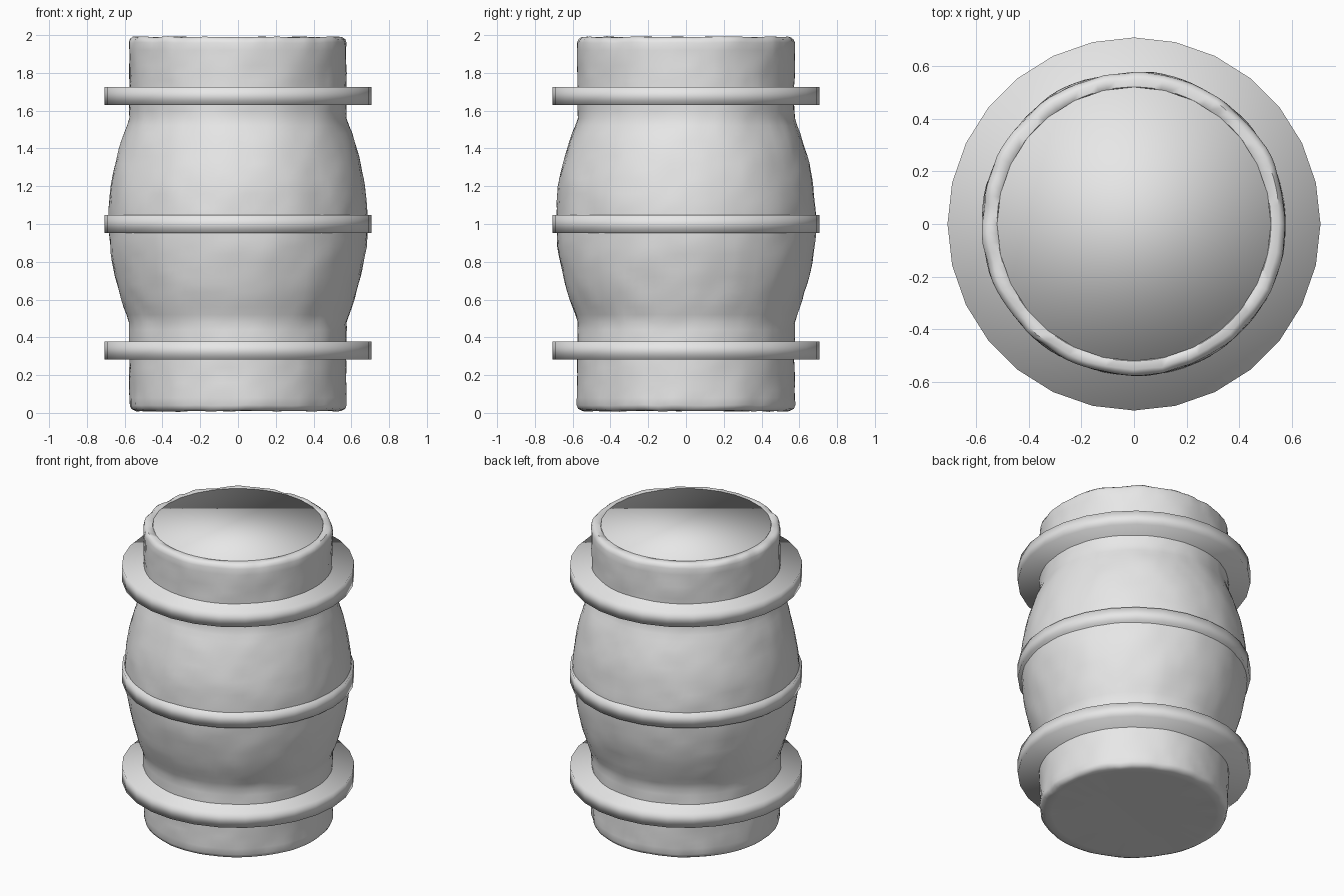
import bpy, bmesh, math
from mathutils import Vector, noise

if "Cube" in bpy.data.objects:
    bpy.data.objects.remove(bpy.data.objects["Cube"])

stone = bpy.data.materials.new("plain grey")
stone.diffuse_color = (0.8, 0.8, 0.8, 1)
stone.use_nodes = True
stone.node_tree.nodes["Principled BSDF"].inputs["Base Color"].default_value = stone.diffuse_color


def finish(name, bm):
    bmesh.ops.recalc_face_normals(bm, faces=bm.faces)
    for f in bm.faces:
        f.smooth = True
    mesh = bpy.data.meshes.new(name)
    bm.to_mesh(mesh)
    bm.free()
    mesh.materials.append(stone)
    obj = bpy.data.objects.new(name, mesh)
    bpy.context.collection.objects.link(obj)
    return obj


def disc(name, radius, z0, z1, sides=28):
    """Fully smooth-shaded solid cylinder."""
    bm = bmesh.new()
    bmesh.ops.create_cone(bm, cap_ends=True, segments=sides, radius1=radius,
                          radius2=radius, depth=z1 - z0)
    # put a corner on the y axis
    turn = math.pi / 2
    for v in bm.verts:
        a = math.atan2(v.co.y, v.co.x)
        a = round((a - turn) / (2 * math.pi / sides)) * (2 * math.pi / sides) + turn
        v.co = (radius * math.cos(a), radius * math.sin(a), v.co.z + (z0 + z1) / 2)
    return finish(name, bm)


def wall_radius(z):
    """Straight ends with a swollen middle."""
    d = abs(z - 1.02) / 0.53
    return 0.575 + 0.113 * max(0.0, 1 - d * d)


# Rough barrel body: bottom, rounded lower edge, wall, rounded upper edge, rim
profile = [(0.30, 0.012), (0.50, 0.01), (0.545, 0.01), (0.566, 0.02)]
profile += [(wall_radius(z), z) for z in (0.04 + 1.92 * i / 48 for i in range(49))]
profile += [(0.568, 1.978), (0.552, 1.99), (0.52, 1.988), (0.50, 1.96)]

SEG = 96
bm = bmesh.new()
rings = []
for r, z in profile:
    ring = []
    edge = max(0.0, 1 - min(z, 2 - z) / 0.12)      # the ends are more worn
    for i in range(SEG):
        a = 2 * math.pi * i / SEG
        p = Vector((r * math.cos(a), r * math.sin(a), z))
        bump = 0.007 * noise.noise(p * 5) + 0.004 * noise.noise(p * 13)
        chip = edge * 0.012 * noise.noise(Vector((p.x * 11, p.y * 11, 7 if z > 1 else 3)))
        rr = r + (bump + chip if r > 0.53 else 0)
        dz = 0.6 * chip if r > 0.53 else 0
        ring.append(bm.verts.new((rr * math.cos(a), rr * math.sin(a),
                                  min(2, max(0, z + dz)))))
    rings.append(ring)
for lo, hi in zip(rings, rings[1:]):
    for i in range(SEG):
        j = (i + 1) % SEG
        bm.faces.new((lo[i], lo[j], hi[j], hi[i]))
bm.faces.new(rings[0])
bm.faces.new(rings[-1])
body = finish("barrel_body", bm)
bpy.context.view_layer.objects.active = body
body.select_set(True)
bpy.ops.object.shade_smooth_by_angle(angle=math.radians(50))

# Lid set into the rim
disc("lid", 0.52, 1.80, 1.991)

# Three hoops around the barrel
for name, z in (("lower_hoop", 0.33), ("middle_hoop", 1.0), ("upper_hoop", 1.678)):
    disc(name, 0.708, z - 0.048, z + 0.048)
